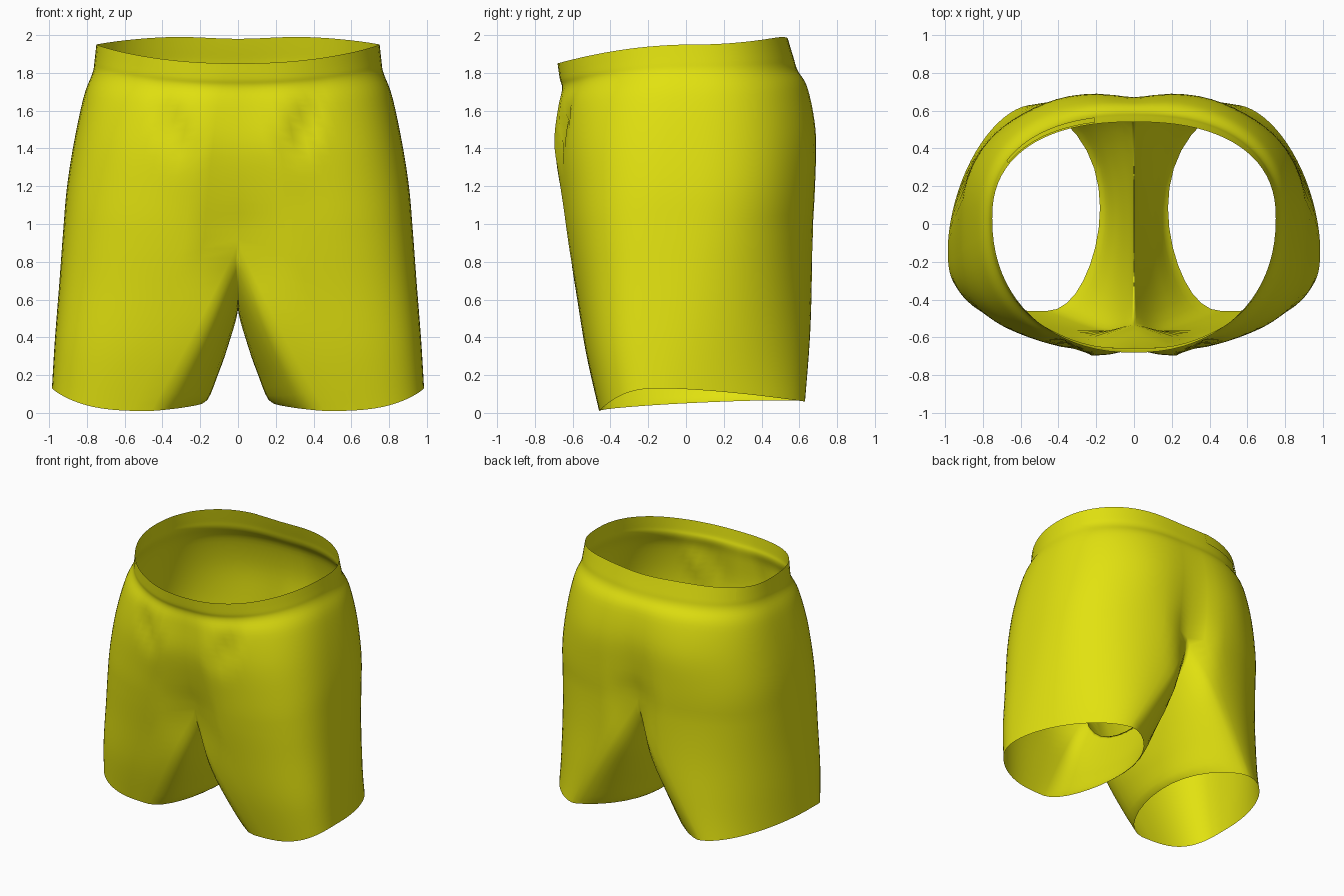
import bpy, bmesh, math
from mathutils import Vector

if "Cube" in bpy.data.objects:
    bpy.data.objects.remove(bpy.data.objects["Cube"])

yellow = bpy.data.materials.new("yellow cloth")
yellow.diffuse_color = (0.76, 0.76, 0.005, 1)
yellow.use_nodes = True
yellow.node_tree.nodes["Principled BSDF"].inputs["Base Color"].default_value = yellow.diffuse_color

# Half sections from waist to hem:
# z front, z side, z back, side x, side y, front y, back y,
# front edge x, back edge x, cleft depth, front and back roundness
KEYS = [
    (1.85, 1.95, 2.00, .75, .03, -.680, .54, 0, 0, 0, .92, .85),
    (1.77, 1.86, 1.89, .76, .03, -.668, .57, 0, 0, 0, .90, .85),
    (1.72, 1.80, 1.82, .77, .03, -.655, .59, 0, 0, 0, .87, .85),
    (1.62, 1.68, 1.72, .815, .02, -.670, .65, 0, 0, .01, .80, .84),
    (1.40, 1.45, 1.50, .865, .0, -.675, .69, 0, 0, .02, .73, .82),
    (1.15, 1.20, 1.25, .905, -.02, -.655, .69, 0, 0, .045, .68, .80),
    (.92, .97, 1.02, .925, -.05, -.63, .685, 0, 0, .09, .65, .82),
    (.65, .70, .72, .945, -.08, -.585, .67, .12, .15, .06, .65, .90),
    (.32, .38, .38, .97, -.11, -.53, .655, .29, .35, .01, .65, 1.02),
    (.01, .13, .06, .985, -.13, -.46, .63, .46, .54, 0, .67, 1.15),
]
SUB, SPLIT, COLS, INNER = 5, 6, 40, 16


def section(t):
    """Smoothly interpolated section values at key position t."""
    i = min(int(t), len(KEYS) - 2)
    f = t - i
    k = [KEYS[max(0, min(len(KEYS) - 1, i + d))] for d in (-1, 0, 1, 2)]
    v = [b + .5 * f * (c - a + f * (2*a - 5*b + 4*c - d + f * (3*(b - c) + d - a)))
         for a, b, c, d in zip(*k)]
    if t <= SPLIT:
        v[7] = v[8] = 0
    return v


def bump(x, z, cx, cz, w, h):
    return math.exp(-((x - cx) / w) ** 2 - ((z - cz) / h) ** 2)


def cloth_point(t, u):
    """Outer surface: u runs from front centre (0) over the side to back centre (1)."""
    zf, zs, zb, xs, ys, yf, yb, xf, xb, cleft, pf, pb = section(t)
    a = u * math.pi
    s, c = max(math.sin(a), 0), abs(math.cos(a))
    if u >= 1:
        s = 0
    front = u < .5
    x0, ye, ze, p = (xf, yf, zf, pf) if front else (xb, yb, zb, pb)
    x = x0 + (xs - x0) * s ** p
    y = ys + (ye - ys) * c ** p
    z = zs + (ze - zs) * c ** 1.8
    # centre cleft and soft folds
    d = -cleft * math.exp(-(x / .12) ** 2)
    if front:
        d += .03 * bump(x, z, .2, 1.4, .13, .25)
        d -= .04 * bump(x, z, .34 + (z - 1.5) * .3, 1.48, .05, .16)
    else:
        d += .012 * bump(x, z, .38, 1.4, .2, .3)
        z -= .02 * bump(x, z, 0, 2, .25, .15)
    y += (-d if front else d) * min(1, c * 1.5)
    return Vector((x, y, z))


def add_grid(bm, rows):
    for r0, r1 in zip(rows, rows[1:]):
        for i in range(len(r0) - 1):
            bm.faces.new((r0[i], r1[i], r1[i + 1], r0[i + 1]))


def finish(bm, name, mirror):
    bmesh.ops.remove_doubles(bm, verts=bm.verts, dist=.0005)
    bmesh.ops.recalc_face_normals(bm, faces=bm.faces)
    # open sheets: make the normals point away from the body
    axis = 0 if mirror else 1
    side = max(bm.faces, key=lambda f: f.calc_center_median()[axis])
    if side.normal[axis] < 0:
        bmesh.ops.reverse_faces(bm, faces=bm.faces)
    me = bpy.data.meshes.new(name)
    bm.to_mesh(me)
    bm.free()
    me.materials.append(yellow)
    ob = bpy.data.objects.new(name, me)
    bpy.context.collection.objects.link(ob)
    if mirror:
        m = ob.modifiers.new("other half", 'MIRROR')
        m.merge_threshold = .001
    bpy.context.view_layer.objects.active = ob
    ob.select_set(True)
    bpy.ops.object.shade_smooth_by_angle(angle=math.radians(60))
    ob.select_set(False)
    return ob


# Shorts: outer panel plus inner leg panel, mirrored
bm = bmesh.new()
count = (len(KEYS) - 1) * SUB
outer = [[bm.verts.new(cloth_point(r / SUB, i / COLS)) for i in range(COLS + 1)]
         for r in range(count + 1)]
add_grid(bm, outer)

inner = []
for r in range(SPLIT * SUB, count + 1):
    q = (r / SUB - SPLIT) / (len(KEYS) - 1 - SPLIT)
    F, B = outer[r][0], outer[r][-1]
    row = [F]
    for j in range(1, INNER):
        s = j / INNER
        arc, w = math.sin(math.pi * s), (1 - math.cos(math.pi * s)) / 2
        p = F.co.lerp(B.co, w)
        p.x -= (p.x - .18 * q ** 1.5) * arc ** (1 + .3 * w)
        p.z -= (.42 * (1 - q) - .02 * q) * arc
        row.append(bm.verts.new(p))
    inner.append(row + [B])
add_grid(bm, inner)
finish(bm, "shorts", True)

# Patch on the back left of the waistband
bm = bmesh.new()
rows = []
for t in (.04, .3, .6, .9):
    row = []
    for i in range(13):
        p = cloth_point(t, .93 - .26 * i / 12)
        p.x *= -1
        p += Vector((p.x * .6, p.y, 0)).normalized() * .007
        row.append(bm.verts.new(p))
    rows.append(row)
add_grid(bm, rows)
finish(bm, "waistband_patch", False)
